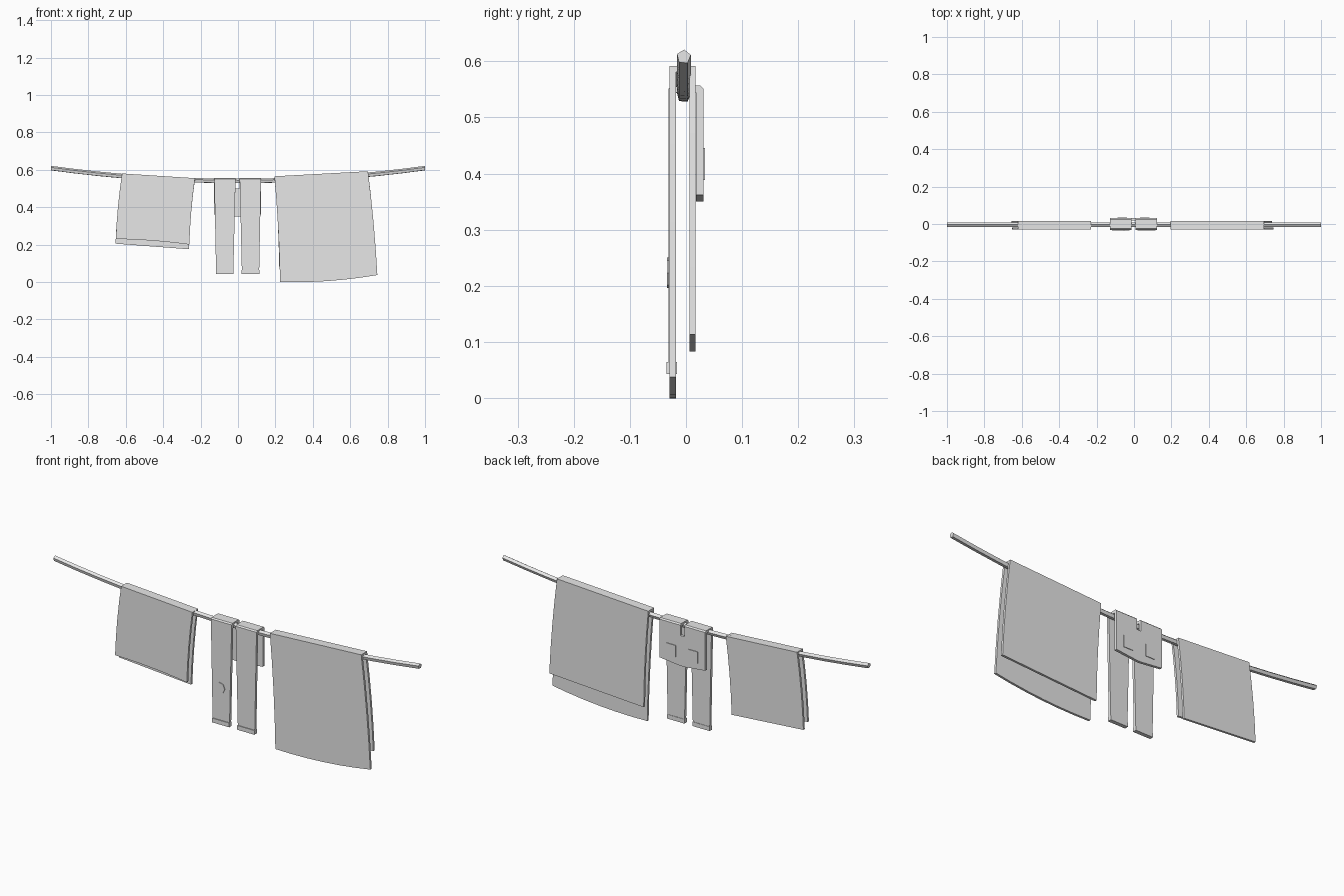
import bpy, bmesh, math
from mathutils import Vector

old = bpy.data.objects.get("Cube")
if old:
    bpy.data.objects.remove(old, do_unlink=True)

grey = bpy.data.materials.new("plain_grey")
grey.use_nodes = True
grey.diffuse_color = (0.8, 0.8, 0.8, 1)
grey.node_tree.nodes["Principled BSDF"].inputs["Base Color"].default_value = (0.8, 0.8, 0.8, 1)


def finish(name, bm):
    mesh = bpy.data.meshes.new(name)
    bm.to_mesh(mesh)
    bm.free()
    mesh.materials.append(grey)
    obj = bpy.data.objects.new(name, mesh)
    bpy.context.scene.collection.objects.link(obj)
    return obj


def skin(bm, rows, closed=False):
    """Join rows of points with quads."""
    grid = [[bm.verts.new(p) for p in row] for row in rows]
    for a, b in zip(grid, grid[1:]):
        n = len(a)
        for i in range(n if closed else n - 1):
            k = (i + 1) % n
            bm.faces.new((a[i], a[k], b[k], b[i]))
    return grid


def box(name, x, y, z):
    bm = bmesh.new()
    bmesh.ops.create_cube(bm, size=1)
    for v in bm.verts:
        v.co = [(r[0] + r[1]) / 2 + c * (r[1] - r[0]) for r, c in zip((x, y, z), v.co)]
    return finish(name, bm)


def plate(name, outline, y0, y1):
    """Flat plate from an x, z outline."""
    bm = bmesh.new()
    face = bm.faces.new([bm.verts.new((x, y0, z)) for x, z in outline])
    new = bmesh.ops.extrude_face_region(bm, geom=[face])["geom"]
    bmesh.ops.translate(bm, vec=(0, y1 - y0, 0),
                        verts=[g for g in new if isinstance(g, bmesh.types.BMVert)])
    bmesh.ops.recalc_face_normals(bm, faces=bm.faces)
    return finish(name, bm)


def hung_cloth(name, top, front, back, ys, thick, round_top=0.0,
               side_bow=0.0, front_sag=0.0, cols=6, steps=4):
    """Sheet folded over the line; top, front and back are (x, z) end pairs."""
    def row(low, s, y, sag=0.0, drop=0.0):
        pts = []
        for c in range(cols + 1):
            t = c / cols
            a = Vector(top[0]).lerp(Vector(low[0]), s)
            b = Vector(top[1]).lerp(Vector(low[1]), s)
            p = a.lerp(b, t)
            bow = side_bow * 4 * s * (1 - s)
            pts.append((p.x + bow, y, p.y - drop - sag * s * 4 * t * (1 - t)))
        return pts

    fy, by = ys
    rows = [row(front, 1 - k / steps, fy, front_sag) for k in range(steps)]
    if round_top:
        rows += [row(front, 0, fy, drop=round_top), row(front, 0, fy + round_top),
                 row(back, 0, by - round_top), row(back, 0, by, drop=round_top)]
    else:
        rows += [row(front, 0, fy), row(back, 0, by)]
    rows += [row(back, (k + 1) / steps, by) for k in range(steps)]
    bm = bmesh.new()
    skin(bm, rows)
    obj = finish(name, bm)
    mod = obj.modifiers.new("thickness", "SOLIDIFY")
    mod.thickness = thick
    mod.offset = -1
    mod.use_even_offset = True
    return obj


# Sagging five-sided washing line
bm = bmesh.new()
rings = []
for i in range(17):
    x = -1 + i / 8
    rings.append([(x, -0.004 + 0.013 * math.cos(a), 0.539 + 0.069 * x * x + 0.013 * math.sin(a))
                  for a in (math.radians(86 + 72 * k) for k in range(5))])
grid = skin(bm, rings, closed=True)
bm.faces.new(grid[0])
bm.faces.new(grid[-1])
bmesh.ops.recalc_face_normals(bm, faces=bm.faces)
finish("washing_line", bm)

# Large sheet and small towel
hung_cloth("large_sheet", [(0.195, 0.565), (0.695, 0.592)], [(0.225, 0.0), (0.745, 0.037)],
           [(0.22, 0.083), (0.737, 0.113)], (-0.029, 0.017), 0.011,
           side_bow=0.005, front_sag=0.013)
hung_cloth("small_towel", [(-0.62, 0.58), (-0.23, 0.555)], [(-0.653, 0.23), (-0.26, 0.2)],
           [(-0.655, 0.205), (-0.262, 0.175)], (-0.029, 0.017), 0.011,
           side_bow=-0.005, front_sag=-0.006)

# Trousers: two folded halves with cuffs and back pockets
MID = -0.002
for s, side in ((-1, "right"), (1, "left")):
    def pair(inner, outer):
        return sorted([(MID + s * inner[0], inner[1]), (MID + s * outer[0], outer[1])])

    hung_cloth(side + "_trouser_leg", pair((0.011, 0.557), (0.125, 0.557)),
               pair((0.023, 0.046), (0.115, 0.046)), pair((0.011, 0.35), (0.125, 0.362)),
               (-0.031, 0.031), 0.013, round_top=0.006, cols=2)
    cuff = sorted((MID + s * 0.022, MID + s * 0.116))
    box(side + "_cuff", cuff, (-0.035, -0.016), (0.043, 0.064))
    pocket = [(0.035, 0.445), (0.085, 0.445), (0.085, 0.388), (0.035, 0.388)]
    plate(side + "_back_pocket", [(MID + s * x, z) for x, z in pocket], 0.029, 0.034)

# Seat panel closing the back below the slit
box("trouser_seat", (MID - 0.012, MID + 0.012), (0.018, 0.031), (0.35, 0.5))

# Small knee patch
plate("knee_patch", [(-0.075 + 0.026 * math.cos(k * math.tau / 7),
                      0.223 + 0.028 * math.sin(k * math.tau / 7)) for k in range(7)],
      -0.034, -0.03)
